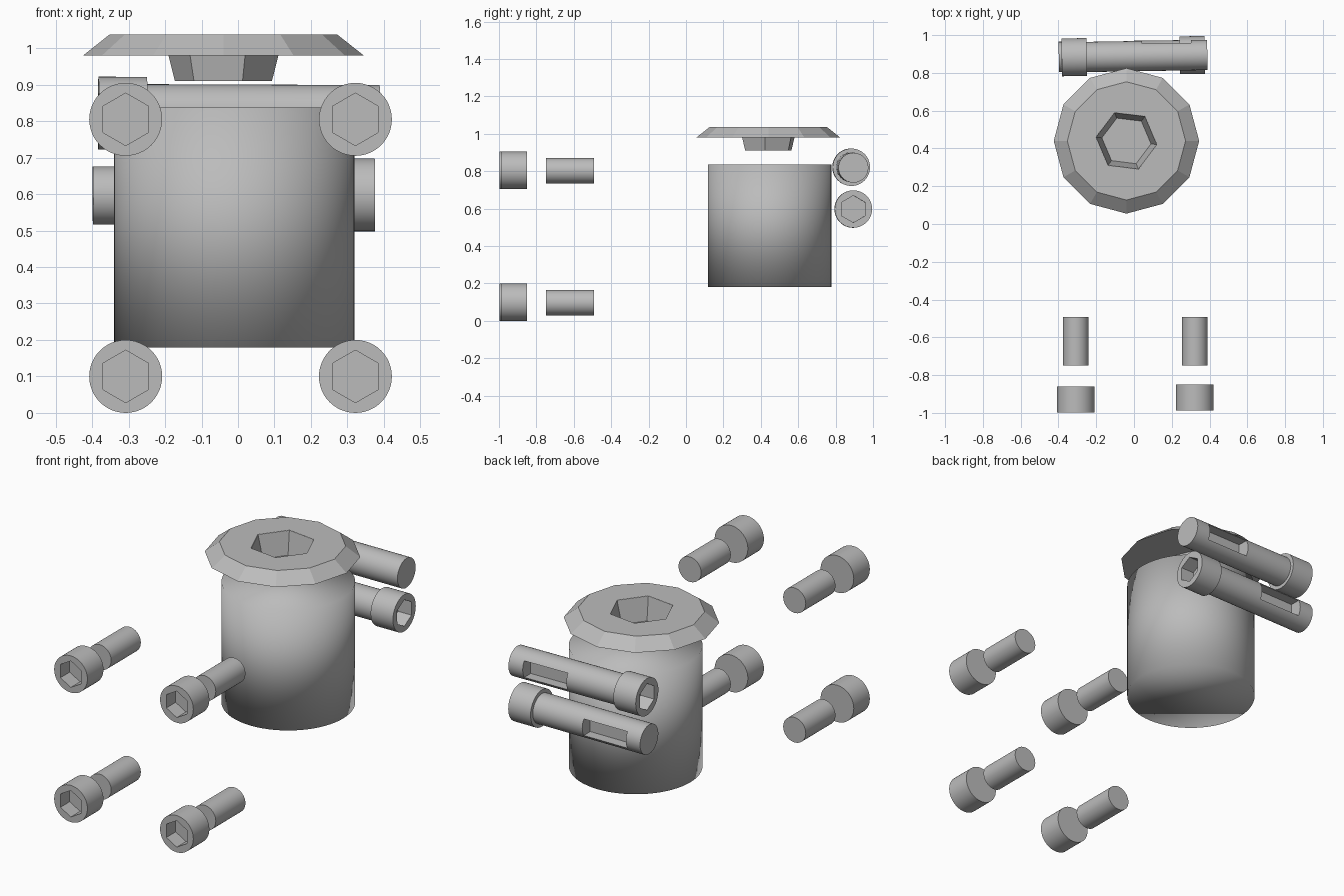
import bpy, bmesh
from math import radians, pi, atan2
from mathutils import Matrix, Vector

if "Cube" in bpy.data.objects:
    bpy.data.objects.remove(bpy.data.objects["Cube"])

grey = bpy.data.materials.new("steel_grey")
grey.use_nodes = True
colour = (0.5, 0.5, 0.5, 1)
grey.diffuse_color = colour
grey.node_tree.nodes["Principled BSDF"].inputs["Base Color"].default_value = colour

FRONT_TO_BACK = Matrix.Rotation(-pi / 2, 4, 'X')   # local z becomes +y


def frustum(bm, z0, z1, r0, r1, sides=48, turn=0):
    """Add a closed frustum along local z."""
    mat = Matrix.Translation((0, 0, (z0 + z1) / 2)) @ Matrix.Rotation(turn, 4, 'Z')
    bmesh.ops.create_cone(bm, cap_ends=True, segments=sides, radius1=r0,
                          radius2=r1, depth=z1 - z0, matrix=mat)


def box(bm, centre, size):
    mat = Matrix.Translation(centre) @ Matrix.Diagonal((*size, 1))
    bmesh.ops.create_cube(bm, size=1, matrix=mat)


def finish(name, bm, matrix):
    mesh = bpy.data.meshes.new(name)
    bm.to_mesh(mesh)
    bm.free()
    mesh.materials.append(grey)
    obj = bpy.data.objects.new(name, mesh)
    obj.matrix_world = matrix
    bpy.context.collection.objects.link(obj)
    return obj


def shade(obj, angle=30):
    bpy.ops.object.select_all(action='DESELECT')
    obj.select_set(True)
    bpy.context.view_layer.objects.active = obj
    bpy.ops.object.shade_smooth_by_angle(angle=radians(angle))


def cut(obj, bm):
    """Subtract the shape in bm, given in the object's own space."""
    cutter = finish("cutter", bm, obj.matrix_world.copy())
    cutter.hide_render = True
    mod = obj.modifiers.new("cut", 'BOOLEAN')
    mod.operation = 'DIFFERENCE'
    mod.solver = 'EXACT'
    mod.object = cutter
    bpy.context.view_layer.update()
    graph = bpy.context.evaluated_depsgraph_get()
    mesh = bpy.data.meshes.new_from_object(obj.evaluated_get(graph))
    obj.modifiers.clear()
    obj.data = mesh
    bpy.data.objects.remove(cutter)


# Main barrel, with normals blended over its rims
bm = bmesh.new()
frustum(bm, 0.18, 0.837, 0.33, 0.33, 64)
barrel = finish("barrel", bm, Matrix.Translation((-0.01, 0.447, 0)))
barrel.data.shade_smooth()

# Twelve-sided cap with a tapered hexagonal pocket hanging below it
bm = bmesh.new()
frustum(bm, 0.98, 1.037, 0.385, 0.313, 12)
cap_place = Matrix.Translation((-0.04, 0.44, 0))
cap = finish("cap", bm, cap_place)
bm = bmesh.new()
frustum(bm, 0.905, 1.06, 0.131, 0.169, 6, radians(23))
cut(cap, bm)
bm = bmesh.new()
frustum(bm, 0.91, 1.036, 0.134, 0.166, 6, radians(23))
pocket = finish("cap_pocket", bm, cap_place)
bm = bmesh.new()
frustum(bm, 0.915, 1.06, 0.131, 0.168, 6, radians(23))
cut(pocket, bm)

# Four socket bolts, each a head with a separate shank behind it
for side, x in (("right", -0.308), ("left", 0.322)):
    for level, z in (("lower", 0.1), ("upper", 0.805)):
        start = -0.998 if side == "right" else -0.987
        place = Matrix.Translation((x, start, z)) @ FRONT_TO_BACK
        bm = bmesh.new()
        frustum(bm, 0, 0.138, 0.1, 0.1)
        head = finish(f"bolt_head_{level}_{side}", bm, place)
        bm = bmesh.new()
        frustum(bm, -0.05, 0.08, 0.072, 0.072, 6)
        cut(head, bm)
        shade(head)
        bm = bmesh.new()
        frustum(bm, 0, 0.255, 0.068, 0.068)
        shank_place = Matrix.Translation((x, -0.748, z - 0.003)) @ FRONT_TO_BACK
        shade(finish(f"bolt_shank_{level}_{side}", bm, shank_place))


def pin(name, head_end, plain_end):
    """Socket-headed pin with a slot in its back; local z runs head to tip."""
    a, b = Vector(head_end), Vector(plain_end)
    axis = (b - a).normalized()
    up = Vector((0, 0, 1))
    back = up.cross(axis) * (1 if axis.x > 0 else -1)
    side = back.cross(axis)
    place = Matrix((side, back, axis)).transposed().to_4x4()
    place.translation = a
    length = (b - a).length
    # Head
    bm = bmesh.new()
    frustum(bm, 0, 0.133, 0.1, 0.1)
    head = finish(name + "_head", bm, place)
    bm = bmesh.new()
    frustum(bm, -0.05, 0.08, 0.072, 0.072, 6, pi / 2)
    cut(head, bm)
    shade(head)
    # Shaft with its slot
    bm = bmesh.new()
    frustum(bm, 0.12, length, 0.08, 0.08)
    shaft = finish(name + "_shaft", bm, place)
    bm = bmesh.new()
    box(bm, (0, 0.1, length - 0.215), (0.09, 0.18, 0.26))
    cut(shaft, bm)
    shade(shaft)


pin("upper_pin", (-0.383, 0.882, 0.822), (0.388, 0.895, 0.819))
pin("lower_pin", (0.375, 0.895, 0.598), (-0.398, 0.885, 0.596))
